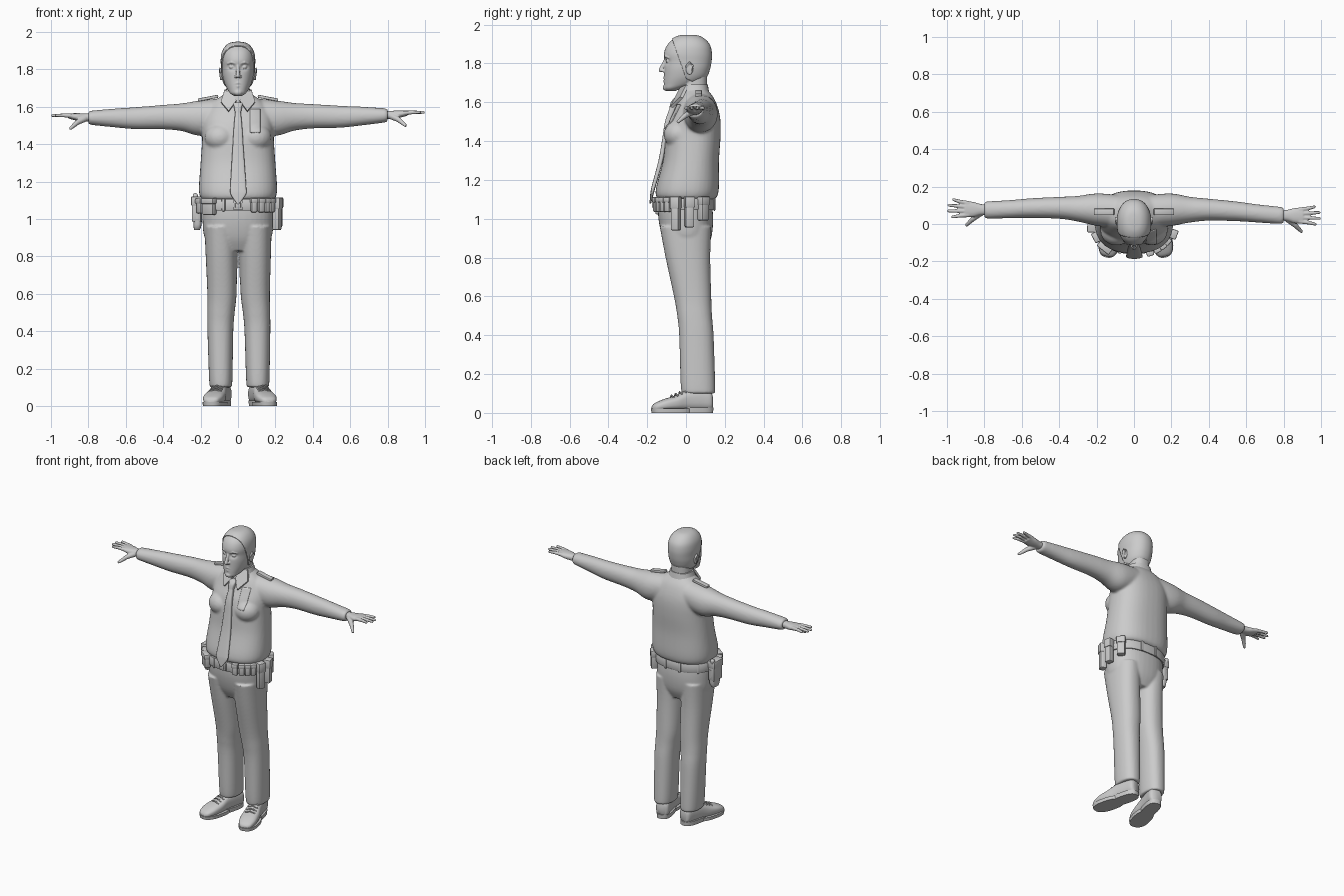
import bpy, bmesh, math
from mathutils import Vector, Matrix

if "Cube" in bpy.data.objects:
    bpy.data.objects.remove(bpy.data.objects["Cube"])

grey = bpy.data.materials.new("plain_grey")
grey.use_nodes = True
grey.diffuse_color = (0.6, 0.6, 0.6, 1)
grey.node_tree.nodes["Principled BSDF"].inputs["Base Color"].default_value = (0.6, 0.6, 0.6, 1)


def finish(name, bm, voxel=0, smooth=0, angle=40):
    """Turn a bmesh into a shaded object, optionally fused with a voxel remesh."""
    bmesh.ops.recalc_face_normals(bm, faces=bm.faces[:])
    mesh = bpy.data.meshes.new(name)
    bm.to_mesh(mesh)
    bm.free()
    mesh.materials.append(grey)
    mesh.polygons.foreach_set("use_smooth", [True] * len(mesh.polygons))
    mesh.set_sharp_from_angle(angle=math.radians(angle))
    ob = bpy.data.objects.new(name, mesh)
    bpy.context.collection.objects.link(ob)
    if voxel:
        fuse = ob.modifiers.new("fuse", "REMESH")
        fuse.mode, fuse.voxel_size, fuse.use_smooth_shade = "VOXEL", voxel, True
        soft = ob.modifiers.new("soften", "SMOOTH")
        soft.factor, soft.iterations = 0.5, smooth
    return ob


def skin(bm, rings):
    """Bridge rings of points and cap both ends."""
    loops = [[bm.verts.new(p) for p in ring] for ring in rings]
    n = len(loops[0])
    for a, b in zip(loops, loops[1:]):
        for i in range(n):
            bm.faces.new((a[i], a[(i + 1) % n], b[(i + 1) % n], b[i]))
    bm.faces.new(loops[0])
    bm.faces.new(loops[-1])
    return [v for loop in loops for v in loop]


def loft(bm, rows, axis="z", power=2.3, steps=5, n=40, place=lambda p: p):
    """Smooth loft through rows of (station, min u, max u, min v, max v)."""
    dense = []
    for i in range(len(rows) - 1):
        p = [rows[max(0, min(len(rows) - 1, i + k))] for k in (-1, 0, 1, 2)]
        for s in range(steps):
            t = s / steps
            dense.append([(2 * b + (c - a) * t + (2 * a - 5 * b + 4 * c - d) * t * t
                           + (3 * b - a - 3 * c + d) * t ** 3) / 2 for a, b, c, d in zip(*p)])
    dense.append(rows[-1])
    rings = []
    for w, u0, u1, v0, v1 in dense:
        ring = []
        for k in range(n):
            a = math.tau * k / n
            c, s = math.cos(a), math.sin(a)
            u = (u0 + u1) / 2 + (u1 - u0) / 2 * math.copysign(abs(c) ** (2 / power), c)
            v = (v0 + v1) / 2 + (v1 - v0) / 2 * math.copysign(abs(s) ** (2 / power), s)
            ring.append(place(Vector({"x": (w, u, v), "y": (u, w, v), "z": (u, v, w)}[axis])))
        rings.append(ring)
    return skin(bm, rings)


def sym(rows):
    return [(z, -x, x, y0, y1) for z, x, y0, y1 in rows]


def tube(bm, points, radii, n=12):
    """Round tube with domed ends."""
    points = [Vector(p) for p in points]
    rings = []
    last = len(points) - 1
    for i, (p, r) in enumerate(zip(points, radii)):
        d = (points[min(i + 1, last)] - points[max(i - 1, 0)]).normalized()
        q = d.to_track_quat("Z", "Y")
        ends = [(-0.9, 0.3), (-0.6, 0.8), (0, 1)] if i == 0 else [(0, 1)]
        ends += [(0.6, 0.8), (0.9, 0.3)] if i == last else []
        for off, f in ends:
            rings.append([p + d * off * r + q @ Vector((math.cos(math.tau * k / n) * r * f,
                          math.sin(math.tau * k / n) * r * f, 0)) for k in range(n)])
    skin(bm, rings)


def ball(bm, centre, size):
    m = Matrix.Translation(centre) @ Matrix.Diagonal((*size, 1))
    bmesh.ops.create_uvsphere(bm, u_segments=24, v_segments=16, radius=1, matrix=m)


def box(bm, centre, size, turn=Matrix(), bevel=0.008):
    m = Matrix.Translation(centre) @ turn.to_4x4() @ Matrix.Diagonal((*size, 1))
    made = bmesh.ops.create_cube(bm, size=1, matrix=m)["verts"]
    edges = list({e for v in made for e in v.link_edges})
    bmesh.ops.bevel(bm, geom=edges, offset=bevel, segments=2, affect="EDGES", profile=0.5)


# Shirt: body and sleeves fused together
bm = bmesh.new()
loft(bm, sym([(1.1, .185, -.135, .145), (1.118, .203, -.155, .162), (1.17, .209, -.152, .17),
              (1.3, .2, -.118, .17), (1.42, .192, -.105, .178), (1.5, .19, -.088, .178),
              (1.56, .18, -.06, .168), (1.62, .14, -.035, .145), (1.66, .085, -.015, .115),
              (1.68, .065, 0, .1)]), power=2.4)
sleeve = [(.08, -.02, .155, 1.47, 1.645), (.2, -.01, .163, 1.445, 1.634), (.3, .008, .145, 1.472, 1.62),
          (.4, .018, .135, 1.484, 1.614), (.55, .015, .12, 1.488, 1.605), (.66, .008, .105, 1.5, 1.6),
          (.78, 0, .092, 1.515, 1.592), (.8, .005, .088, 1.522, 1.588)]


def arm_side(side):
    """Mirror a left arm point; the right arm hangs slightly lower and further back."""
    def place(p):
        drop = 0 if side > 0 else max(0, abs(p.x) - .2)
        return Vector((p.x * side, p.y + drop * .05, p.z - drop * .022))
    return place


for side in (1, -1):
    loft(bm, sleeve, "x", 2.1, place=arm_side(side))
    ball(bm, (side * .095, -.035, 1.435), (.085, .08, .075))
shirt = finish("shirt", bm, .008, 6)

# Hands: palm, four fingers and a drooping thumb
for side, label in ((1, "left"), (-1, "right")):
    bm = bmesh.new()
    loft(bm, [(.78, .02, .072, 1.535, 1.577), (.82, .016, .076, 1.535, 1.578),
              (.86, .004, .085, 1.54, 1.58), (.905, .003, .088, 1.552, 1.58)], "x", place=arm_side(side))
    for k, reach in enumerate((.97, .992, .99, .965)):
        y = .014 + k * .021
        path = [(.885, y, 1.566), (.93, y + (k - 1.5) * .004, 1.57), (reach, y + (k - 1.5) * .01, 1.57)]
        tube(bm, [arm_side(side)(Vector(p)) for p in path], (.012, .0105, .008))
    path = [(.82, .028, 1.55), (.86, -.005, 1.53), (.895, -.04, 1.5)]
    tube(bm, [arm_side(side)(Vector(p)) for p in path], (.018, .014, .009))
    finish(label + "_hand", bm, .004, 3)

# Trousers: hips and legs fused together
bm = bmesh.new()
loft(bm, sym([(.83, .12, -.085, .1), (.9, .178, -.12, .13), (1, .19, -.142, .14), (1.11, .192, -.145, .13)]))
leg = [(.1, .04, .158, -.022, .15), (.16, .036, .162, -.028, .15), (.4, .03, .168, -.035, .142),
       (.5, .022, .168, -.045, .134), (.6, .011, .167, -.062, .13), (.8, .007, .174, -.105, .125),
       (.96, .007, .18, -.135, .13)]
for side in (1, -1):
    def leg_side(p, s=side):
        return Vector((s * p.x + .008 * (1 - p.z), p.y, p.z))
    loft(bm, leg, place=leg_side)
finish("trousers", bm, .007, 5)

# Shoes: upper, sole, heel and laces, turned outwards
for side, label in ((1, "left"), (-1, "right")):
    turn = Matrix.Rotation(side * math.radians(14), 3, "Z")

    def foot(p):
        return turn @ Vector(p) + Vector((side * .102 + .01, .05, 0))
    bm = bmesh.new()
    loft(bm, [(-.23, -.02, .02, .014, .035), (-.215, -.04, .04, .012, .05), (-.17, -.054, .054, .012, .07),
              (-.11, -.054, .054, .012, .088), (-.05, -.046, .046, .012, .115), (.02, -.044, .044, .012, .125),
              (.07, -.042, .042, .012, .115), (.085, -.028, .028, .014, .095)], "y", 2.6, place=foot)
    finish(label + "_shoe", bm, angle=60)
    bm = bmesh.new()
    loft(bm, [(0, -.058, .058, -.232, -.02), (.022, -.06, .06, -.236, -.02)], power=2.5, place=foot)
    loft(bm, [(0, -.046, .046, -.09, .09), (.028, -.048, .048, -.09, .092)], power=2.8, place=foot)
    finish(label + "_sole", bm)
    bm = bmesh.new()
    for k in range(4):
        y, z = -.125 + k * .022, .085 + k * .009
        tube(bm, [foot(p) for p in ((-.03, y, z - .006), (0, y - .004, z + .005), (.03, y, z - .006))], [.0045] * 3, 8)
    finish(label + "_laces", bm)

# Belt with buckle
bm = bmesh.new()
loft(bm, sym([(1.045, .198, -.155, .142), (1.05, .203, -.16, .147), (1.1, .203, -.16, .147),
              (1.105, .198, -.155, .142)]), steps=2, n=64)
finish("belt", bm)
bm = bmesh.new()
box(bm, (0, -.163, 1.073), (.05, .014, .052), bevel=.005)
box(bm, (0, -.17, 1.073), (.03, .01, .03), bevel=.003)
finish("belt_buckle", bm)


# Gear around the belt: angle, top, bottom, width, depth
def gear(name, degrees, top, bottom, width, depth, flap=True):
    a = math.radians(degrees)
    spot = Vector((.203 * math.cos(a), -.006 + .153 * math.sin(a), 0))
    normal = Vector((math.cos(a) / .203, math.sin(a) / .153, 0)).normalized()
    turn = normal.to_track_quat("Y", "Z").to_matrix()
    centre = spot + normal * depth * .35 + Vector((0, 0, (top + bottom) / 2))
    bm = bmesh.new()
    box(bm, centre, (width, depth, top - bottom), turn)
    if flap:
        box(bm, centre + Vector((0, 0, (top - bottom) * .32)), (width + .006, depth + .008, (top - bottom) * .36), turn, .006)
    finish(name, bm)


for k, (deg, low, wide) in enumerate(((-16, .94, .045), (8, .955, .045), (34, .99, .05))):
    gear("long_pouch_%d" % k, deg, 1.115, low, wide, .04)
for k, deg in enumerate((-66, -54, -43, -32)):
    gear("small_pouch_%d" % k, deg, 1.112, 1.035, .034, .026)
for k, deg in enumerate((75, 105, -112, 140)):
    gear("belt_keeper_%d" % k, deg, 1.11, 1.04, .02, .012, False)
gear("round_pouch", -136, 1.112, 1.022, .075, .038)
gear("side_case", -158, 1.11, 1.03, .05, .035)
gear("holster", 178, 1.12, .985, .085, .05)
bm = bmesh.new()
loft(bm, [(.94, -.235, -.205, -.025, .03), (.97, -.238, -.195, -.04, .04), (1.06, -.242, -.19, -.045, .045)], power=3)
tube(bm, [(-.225, .02, 1.08), (-.228, .04, 1.125)], (.016, .014))
finish("holster_body", bm, angle=60)

# Tie: knot and hanging blade
bm = bmesh.new()
loft(bm, [(1.57, -.016, .016, -.086, -.05), (1.6, -.022, .022, -.078, -.04), (1.622, -.026, .026, -.062, -.03)], power=3)
loft(bm, [(1.078, -.003, .003, -.188, -.18), (1.13, -.038, .042, -.184, -.166), (1.17, -.041, .044, -.176, -.155),
          (1.3, -.034, .035, -.142, -.118), (1.4, -.028, .028, -.124, -.1), (1.5, -.022, .022, -.108, -.08),
          (1.58, -.014, .014, -.08, -.05)], power=3.5)
finish("tie", bm, angle=60)

# Collar: band round the neck and two pointed flaps
bm = bmesh.new()
loft(bm, sym([(1.625, .098, -.035, .125), (1.66, .082, -.03, .118), (1.692, .072, -.022, .112)]))
for s in (1, -1):
    front = [Vector(p) for p in ((s * .008, -.042, 1.635), (s * .05, -.082, 1.578), (s * .092, -.03, 1.628),
                                 (s * .072, 0, 1.69), (s * .035, -.032, 1.675))]
    skin(bm, [front, [p + Vector((0, .014, -.006)) for p in front]])
finish("collar", bm)

# Shoulder straps
for s, label in ((1, "left"), (-1, "right")):
    bm = bmesh.new()
    box(bm, (s * .16, .065, 1.646), (.11, .034, .016), Matrix.Rotation(s * .19, 3, "Y"), .004)
    finish(label + "_shoulder_strap", bm)

# Chest badge projected on to the shirt
bm = bmesh.new()
bmesh.ops.create_grid(bm, x_segments=8, y_segments=14, size=.5,
                      matrix=Matrix.Translation((.092, -.3, 1.525)) @ Matrix.Rotation(math.pi / 2, 4, "X")
                      @ Matrix.Diagonal((.054, .125, 1, 1)))
badge = finish("chest_badge", bm)
wrap = badge.modifiers.new("wrap", "SHRINKWRAP")
wrap.target, wrap.wrap_method, wrap.offset = shirt, "PROJECT", .004
wrap.use_project_y, wrap.use_positive_direction, wrap.use_negative_direction = True, True, False
badge.modifiers.new("thickness", "SOLIDIFY").thickness = .006

# Head: skull, neck and features fused together
skull = sym([(1.658, .022, -.1, -.055), (1.672, .042, -.112, -.02), (1.695, .058, -.114, .05), (1.73, .074, -.113, .1),
             (1.77, .083, -.112, .118), (1.81, .085, -.111, .126), (1.85, .087, -.114, .128), (1.89, .081, -.1, .12),
             (1.92, .064, -.073, .096), (1.937, .04, -.04, .066), (1.942, .012, -.005, .03)])
bm = bmesh.new()
for v in loft(bm, skull, power=2.2, n=64):
    for s in (1, -1):
        away = (v.co - Vector((s * .034, -.108, 1.812))) * Vector((1, 1, 1)).length / 1.732
        v.co.y += .016 * math.exp(-(away.x / .018) ** 2 - (away.z / .014) ** 2) if v.co.y < 0 else 0
loft(bm, sym([(1.6, .068, -.02, .11), (1.66, .064, -.025, .108), (1.74, .062, -.03, .108)]))
tube(bm, [(0, -.105, 1.822), (0, -.119, 1.79), (0, -.13, 1.765)], (.008, .0095, .0115))
tube(bm, [(-.022, -.106, 1.722), (0, -.113, 1.727), (.022, -.106, 1.722)], (.004, .006, .004))
tube(bm, [(-.018, -.107, 1.711), (0, -.112, 1.709), (.018, -.107, 1.711)], (.004, .0065, .004))
ball(bm, (0, -.1, 1.676), (.024, .02, .018))
for s in (1, -1):
    ball(bm, (s * .011, -.117, 1.762), (.008, .01, .008))
    ball(bm, (s * .034, -.092, 1.812), (.014, .012, .01))
    tube(bm, [(s * .014, -.108, 1.832), (s * .035, -.105, 1.838), (s * .056, -.09, 1.83)], (.005, .0065, .004))
    ball(bm, (s * .087, .018, 1.775), (.009, .02, .034))
    tube(bm, [(s * .094, .0, 1.785), (s * .098, .018, 1.806), (s * .099, .036, 1.79), (s * .092, .022, 1.745)], [.005] * 4)
finish("head", bm, .0035, 3)

# Hair: the skull surface behind a slanted hairline, thickened outwards
bm = bmesh.new()
loft(bm, skull, power=2.2, n=64)
for spot, normal in (((0, -.07, 1.925), (0, 1, .35)), ((0, .05, 1.7), (0, .5, 1))):
    bmesh.ops.bisect_plane(bm, geom=bm.verts[:] + bm.edges[:] + bm.faces[:], plane_co=spot,
                           plane_no=normal, clear_inner=True)
hair = finish("hair", bm, angle=60)
shell = hair.modifiers.new("thickness", "SOLIDIFY")
shell.thickness, shell.offset = .007, 0.6
